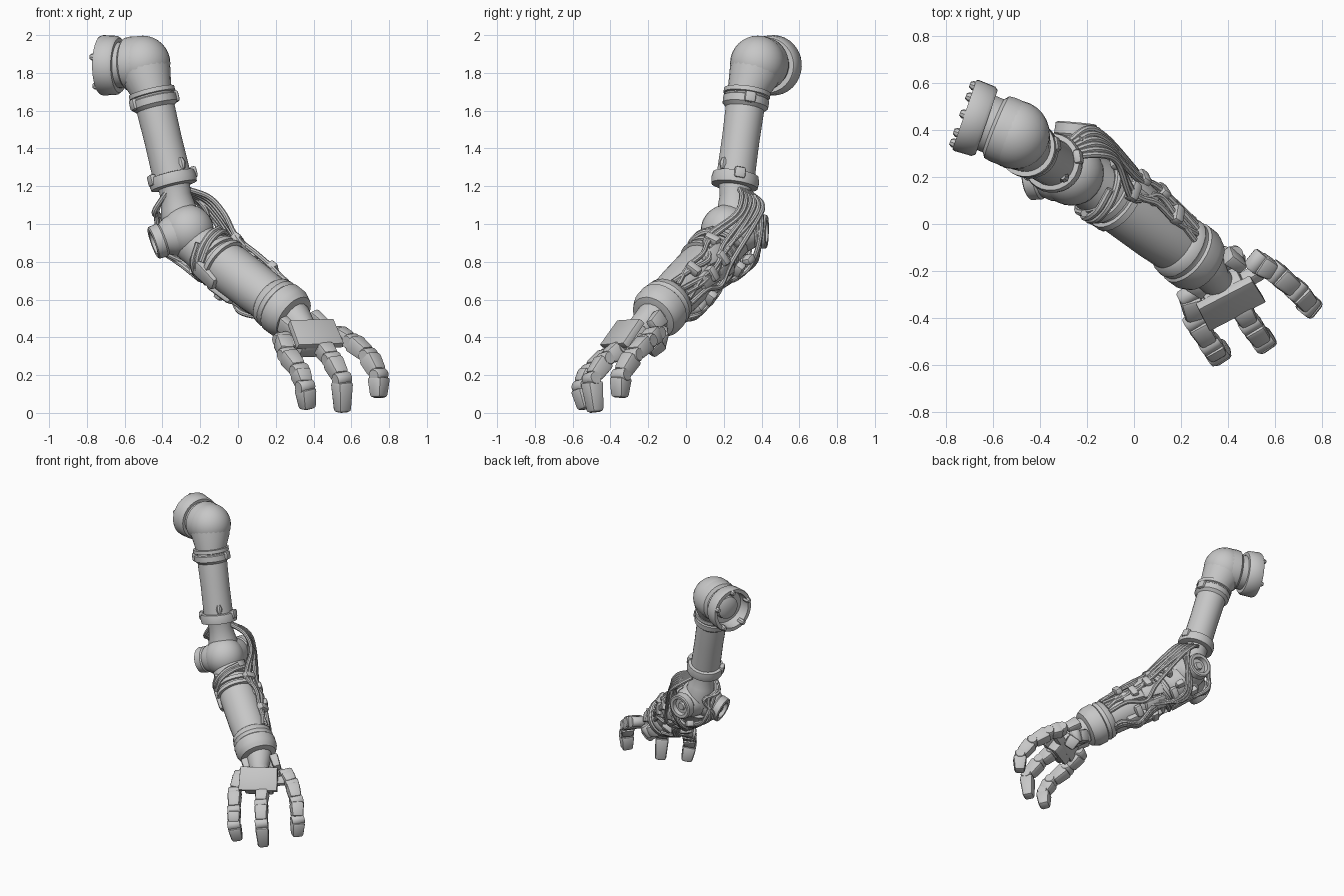
import bpy, bmesh, math, random
from mathutils import Vector as V

if "Cube" in bpy.data.objects:
    bpy.data.objects.remove(bpy.data.objects["Cube"])

random.seed(4)
metal = bpy.data.materials.new("grey_metal")
metal.diffuse_color = (0.57, 0.57, 0.57, 1)
metal.use_nodes = True
metal.node_tree.nodes["Principled BSDF"].inputs["Base Color"].default_value = metal.diffuse_color


def finish(name, bm, angle=38):
    bmesh.ops.recalc_face_normals(bm, faces=bm.faces[:])
    me = bpy.data.meshes.new(name)
    bm.to_mesh(me)
    bm.free()
    me.materials.append(metal)
    for p in me.polygons:
        p.use_smooth = True
    me.set_sharp_from_angle(angle=math.radians(angle))
    ob = bpy.data.objects.new(name, me)
    bpy.context.collection.objects.link(ob)
    return ob


def loft(name, pts, radii, seg=24, axis=None):
    """Round section carried along a path; axis fixes the section plane."""
    pts = [V(p) for p in pts]
    bm = bmesh.new()
    rings, side = [], None
    for i, p in enumerate(pts):
        d = (axis or (pts[min(i + 1, len(pts) - 1)] - pts[max(i - 1, 0)])).normalized()
        side = d.orthogonal() if side is None else side - d * side.dot(d)
        side.normalize()
        up = d.cross(side)
        r = radii[i] if isinstance(radii, (list, tuple)) else radii
        rings.append([bm.verts.new(p + r * (math.cos(a) * side + math.sin(a) * up))
                      for a in (2 * math.pi * k / seg for k in range(seg))])
    for a, b in zip(rings, rings[1:]):
        for k in range(seg):
            bm.faces.new((a[k], a[(k + 1) % seg], b[(k + 1) % seg], b[k]))
    bm.faces.new(rings[0])
    bm.faces.new(rings[-1])
    return finish(name, bm)


def turned(name, a, axis, profile, seg=28):
    """Lathe profile of (distance, radius) along an axis from a."""
    axis = V(axis).normalized()
    return loft(name, [V(a) + axis * d for d, r in profile], [r for d, r in profile], seg, axis)


def ball(name, c, r):
    bm = bmesh.new()
    bmesh.ops.create_uvsphere(bm, u_segments=28, v_segments=16, radius=r)
    bmesh.ops.translate(bm, verts=bm.verts[:], vec=V(c))
    return finish(name, bm)


def block(name, p, q, side, w0, h0, w1, h1, bevel=0.012):
    """Tapered chamfered block from p to q."""
    p, q = V(p), V(q)
    d = (q - p).normalized()
    s = V(side)
    s = (s - d * s.dot(d)).normalized()
    n = d.cross(s)
    bm = bmesh.new()
    a, b = [[bm.verts.new(c + s * w / 2 * i + n * h / 2 * j)
             for i, j in ((-1, -1), (1, -1), (1, 1), (-1, 1))]
            for c, w, h in ((p, w0, h0), (q, w1, h1))]
    for k in range(4):
        bm.faces.new((a[k], a[(k + 1) % 4], b[(k + 1) % 4], b[k]))
    bm.faces.new(a)
    bm.faces.new(b)
    bmesh.ops.bevel(bm, geom=bm.edges[:], offset=bevel, segments=2, profile=0.5, affect='EDGES')
    return finish(name, bm, 30)


def cable(name, pts, r=0.012):
    """Tube through points along a smooth spline."""
    pts = [V(p) for p in pts]
    e = [pts[0] * 2 - pts[1]] + pts + [pts[-1] * 2 - pts[-2]]
    out = []
    for i in range(1, len(e) - 2):
        a, b, c, d = e[i - 1:i + 3]
        for t in (k / 6 for k in range(6)):
            out.append(0.5 * (2 * b + (c - a) * t + (2 * a - 5 * b + 4 * c - d) * t * t
                              + (3 * b - a - 3 * c + d) * t ** 3))
    return loft(name, out + [pts[-1]], r, 8)


# Shoulder: hollow mounting flange with lugs, ball and bent neck
fc, fa = V((-0.67, 0.447, 1.84)), V((-0.945, 0.326, 0))
turned("shoulder_flange", fc, fa,
       [(-0.045, 0.12), (-0.045, 0.145), (-0.03, 0.156), (0.045, 0.16), (0.055, 0.155), (0.055, 0.13),
        (-0.035, 0.122), (-0.035, 0.085), (0.0, 0.08), (0.015, 0.05)], 32)
fu = V((0, 0, 1))
fs = fa.cross(fu)
for k in range(5):
    a = 2 * math.pi * k / 5 + 0.3
    turned("flange_lug", fc + 0.136 * (math.cos(a) * fs + math.sin(a) * fu), fa,
           [(0.02, 0.02), (0.062, 0.02), (0.075, 0.012)], 8)
sb = V((-0.505, 0.38, 1.85))
ball("shoulder_ball", sb, 0.147)
turned("shoulder_sleeve", sb, fc - sb, [(0, 0.145), (0.06, 0.146), (0.085, 0.142), (0.1, 0.122), (0.15, 0.122)])
A, B = V((-0.45, 0.32, 1.67)), V((-0.345, 0.26, 1.23))
u = (B - A).normalized()
loft("shoulder_neck", [sb, sb.lerp(A, 0.4), A - u * 0.03, A], [0.145, 0.132, 0.106, 0.1])

# Upper arm tube with banded collars
L = (B - A).length
turned("upper_arm", A, u, [(0, 0.1), (0.06, 0.103), (L * 0.5, 0.1), (L, 0.102)])
turned("upper_collar", A, u, [(-0.038, 0.1), (-0.036, 0.124), (-0.012, 0.125), (-0.008, 0.115),
                              (0.0, 0.115), (0.006, 0.123), (0.045, 0.122), (0.066, 0.1)])
turned("lower_collar", B, u, [(-0.036, 0.1), (-0.032, 0.122), (0.0, 0.128), (0.03, 0.124), (0.036, 0.08)])
for c, d in ((A, 0.02), (B, -0.02)):
    for s in (V((1, 0.2, 0.2)), V((-1, -0.4, 0))):
        s = (s - u * s.dot(u)).normalized()
        block("collar_clamp", c + u * (d - 0.03) + s * 0.117, c + u * (d + 0.03) + s * 0.117,
              s, 0.035, 0.06, 0.035, 0.06, 0.012)
turned("arm_latch", A + u * 0.36 + V((0.07, -0.075, 0)), u, [(-0.03, 0.012), (0, 0.022), (0.03, 0.012)], 8)

# Elbow: ball, neck and two dished hinge stubs
E, W = V((-0.29, 0.26, 0.95)), V((0.25, -0.14, 0.54))
f = (W - E).normalized()
e1 = V((0.68, 0.73, 0.05))
e1 = (e1 - f * e1.dot(f)).normalized()
e2 = e1.cross(-f).normalized()
e2 = e2 if e2.z > 0 else -e2
FL = (W - E).length
turned("elbow_neck", B, E - B, [(0.02, 0.086), (0.08, 0.082), (0.14, 0.092), (0.2, 0.105), (0.28, 0.1)])
EB = V((-0.265, 0.215, 0.965))
ball("elbow_ball", EB, 0.137)
for end in (V((-0.445, 0.19, 0.9)), V((-0.245, 0.425, 0.96))):
    d = (end - EB).length
    turned("elbow_stub", EB, end - EB, [(0, 0.125), (d - 0.09, 0.105), (d - 0.055, 0.085), (d - 0.045, 0.092),
                                        (d, 0.089), (d + 0.006, 0.08), (d + 0.004, 0.06), (d - 0.025, 0.055),
                                        (d - 0.025, 0.03), (d - 0.01, 0.025)])


def fore(t, deg, r):
    a = math.radians(deg)
    return E + f * FL * t + r * (math.cos(a) * e1 + math.sin(a) * e2)


# Forearm core, ribbed sleeves, wrist cuff, cover plates and clips
turned("forearm", E, f, [(0, 0.115), (0.13, 0.118), (0.2, 0.124), (0.3, 0.125), (0.36, 0.132),
                         (0.56, 0.13), (0.66, 0.125), (0.7, 0.12), (FL, 0.11)])
for d, r in ((0.2, 0.129), (0.25, 0.137), (0.31, 0.142)):
    tilt = f + 0.15 * e2 * random.uniform(-1, 1)
    turned("forearm_rib", E + f * d, tilt, [(-0.022, 0.1), (-0.015, r), (0.012, r + 0.004), (0.022, 0.1)])
turned("wrist_cuff", W, f, [(-0.12, 0.12), (-0.105, 0.136), (-0.07, 0.142), (-0.06, 0.136), (-0.045, 0.136),
                            (-0.035, 0.146), (0.02, 0.145), (0.045, 0.135), (0.065, 0.125), (0.075, 0.09)])
for t, deg in ((0.32, -20), (0.34, 25), (0.5, -5), (0.3, 200), (0.4, 250), (0.34, 300), (0.55, 280)):
    out = fore(0, deg, 1) - E
    block("forearm_plate", fore(t, deg, 0.125), fore(t + 0.2, deg + 10, 0.135), out, 0.055, 0.1, 0.045, 0.08, 0.018)
for t, deg in ((0.42, 12), (0.58, 5), (0.68, 40), (0.35, 55), (0.62, -50), (0.48, -90), (0.2, 20), (0.25, -50)):
    out = fore(0, deg, 1) - E
    block("cable_clip", fore(t, deg, 0.15) - f * 0.025, fore(t, deg, 0.15) + f * 0.025,
          out, 0.05, 0.09, 0.05, 0.08, 0.014)
for c in ((-0.26, 0.33, 0.8), (-0.14, 0.33, 0.81)):
    c = V(c)
    block("lower_clip", c - f * 0.03, c + f * 0.03, e2, 0.05, 0.06, 0.04, 0.05, 0.014)

# Cables: over the elbow to the forearm, side loops, and lower loops
for k in range(6):
    o = V((0.01 * k, -0.022 * k, 0.008 * k))
    j = [random.uniform(-22, 22) for i in range(3)]
    cable("elbow_cable", [V((-0.29, 0.34, 1.165)) + o * 0.5, V((-0.2, 0.405, 1.1)) + o,
                          V((-0.12, 0.37, 1.01)) + o, fore(0.36, 12 * k + j[0] * 0.5, 0.155),
                          fore(0.52, 12 * k - 15 + j[1], 0.155), fore(0.68, 12 * k - 10 + j[2], 0.145),
                          fore(0.86, 14 * k - 15, 0.13)], 0.014)
for k in range(3):
    cable("side_cable", [(-0.37, 0.2, 1.18), (-0.42 - 0.012 * k, 0.24, 1.1 - 0.02 * k),
                         (-0.43 + 0.02 * k, 0.28 + 0.03 * k, 1.02), fore(-0.08, 265 - 15 * k, 0.14),
                         fore(0.12, 270 + 8 * k, 0.155), fore(0.3, 255 + 12 * k, 0.145)], 0.014)
for k in range(3):
    cable("rear_loop", [(-0.23, 0.36, 1.15), (-0.16, 0.4 - 0.02 * k, 1.04), fore(0.08, -20 - 10 * k, 0.18),
                        fore(0.17, -55 - 8 * k, 0.18), fore(0.32, -65, 0.16), fore(0.5, -50 + 20 * k, 0.145)], 0.013)
for k in range(4):
    a = random.uniform(-110, -60)
    cable("under_loop", [fore(0.38, a, 0.12), fore(0.5, a + 8, 0.155), fore(0.66, a - 10, 0.17),
                         fore(0.8, a + 12, 0.16), fore(0.88, a, 0.12)], 0.013)
for k in range(4):
    cable("wrap_cable", [fore(0.2 + 0.035 * i + 0.02 * k, 75 * k + 45 * i, 0.138) for i in range(5)], 0.016)

# Hand: wrist, broad back plate, palm body and knuckle bar
loft("wrist", [W, W + f * 0.08, (0.345, -0.24, 0.45), (0.39, -0.265, 0.4)], [0.1, 0.09, 0.07, 0.055], 16)
w = V((0.82, 0.55, 0.17)).normalized()
n = V((0.33, -0.71, 0.63)).normalized()
P, Q = V((0.39, -0.305, 0.496)), V((0.442, -0.396, 0.365))
block("hand_plate", P - n * 0.02, Q - n * 0.02, w, 0.26, 0.04, 0.27, 0.04, 0.005)
block("palm_body", P - n * 0.08, Q - n * 0.075, w, 0.18, 0.09, 0.2, 0.08)
block("knuckle_bar", (0.27, -0.35, 0.36), (0.54, -0.2, 0.39), n, 0.06, 0.06, 0.06, 0.06)
for s in (-1, 1):
    block("wrist_side_block", W + f * 0.09 + w * 0.1 * s, W + f * 0.19 + w * 0.1 * s, w, 0.06, 0.09, 0.05, 0.07)

# Fingers: hinge pins at the joints with tapered blocks between
fingers = {
    "inner_finger": ([(.235, -.30, .39), (.26, -.41, .31), (.325, -.51, .225), (.355, -.555, .14), (.368, -.53, .02)], w),
    "middle_finger": ([(.45, -.345, .345), (.495, -.425, .285), (.55, -.50, .18), (.553, -.48, .003)], w),
    "outer_finger": ([(.52, -.16, .42), (.60, -.205, .38), (.69, -.28, .305), (.745, -.345, .2), (.745, -.35, .08)],
                     V((0.6, 0.75, 0.1))),
    "thumb": ([(.32, -.15, .43), (.415, -.135, .39), (.43, -.2, .32)], V((0.5, 0.2, 0.8))),
}
for name, (pts, side) in fingers.items():
    pts = [V(p) for p in pts]
    side = side.normalized()
    for i, (p, q) in enumerate(zip(pts, pts[1:])):
        d = q - p
        tip = i == len(pts) - 2
        block(name + "_segment", p + d * 0.08, q - d * (0 if tip else 0.12), side, 0.094, 0.098,
              0.076 if tip else 0.08, 0.07 if tip else 0.082, 0.018)
        turned(name + "_joint", p - side * 0.044, side,
               [(0, 0.018), (0, 0.032), (0.01, 0.038), (0.078, 0.038), (0.088, 0.032), (0.088, 0.018)], 14)
